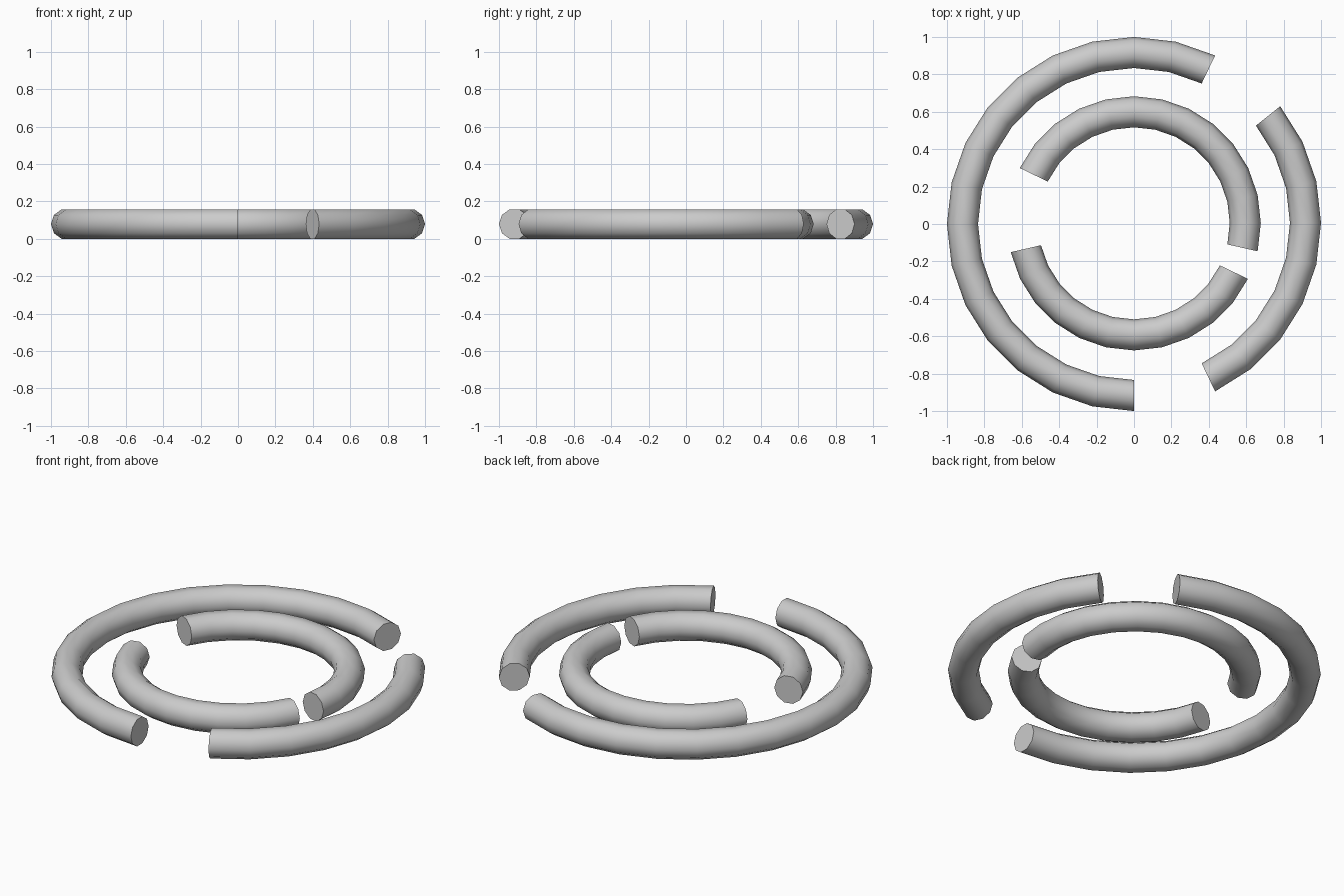
import bpy, bmesh
from math import pi, cos, sin, radians

if "Cube" in bpy.data.objects:
    bpy.data.objects.remove(bpy.data.objects["Cube"])

STEP = 2 * pi / 28      # angular step of every ring
TUBE = 0.083            # tube radius
SIDES = 10              # tube sides


def tube_arc(name, radius, start, count, y=0.0):
    """Capped round tube along an arc, start and count given in ring steps."""
    bm = bmesh.new()
    rings = []
    for i in range(count + 1):
        a = (start + i) * STEP
        ring = []
        for j in range(SIDES):
            t = 2 * pi * j / SIDES
            r = radius + TUBE * cos(t)
            ring.append(bm.verts.new((r * cos(a), y + r * sin(a), 0.079 + TUBE * sin(t))))
        rings.append(ring)
    for r0, r1 in zip(rings, rings[1:]):
        for j in range(SIDES):
            k = (j + 1) % SIDES
            bm.faces.new((r0[j], r0[k], r1[k], r1[j]))
    bm.faces.new(rings[0])
    bm.faces.new(rings[-1][::-1])
    bmesh.ops.recalc_face_normals(bm, faces=bm.faces)
    mesh = bpy.data.meshes.new(name)
    bm.to_mesh(mesh)
    bm.free()
    ob = bpy.data.objects.new(name, mesh)
    bpy.context.collection.objects.link(ob)
    # smooth tube, crisp end caps
    bpy.ops.object.select_all(action='DESELECT')
    ob.select_set(True)
    bpy.context.view_layer.objects.active = ob
    bpy.ops.object.shade_smooth_by_angle(angle=radians(50))
    return ob


# outer ring: long arc on the left, short arc on the right
tube_arc("outer_long_arc", 0.917, 5, 16)
tube_arc("outer_short_arc", 0.917, -5, 8, 0.006)
# inner ring: back and front arcs
tube_arc("inner_back_arc", 0.595, -1, 13, 0.005)
tube_arc("inner_front_arc", 0.593, 15, 11)
